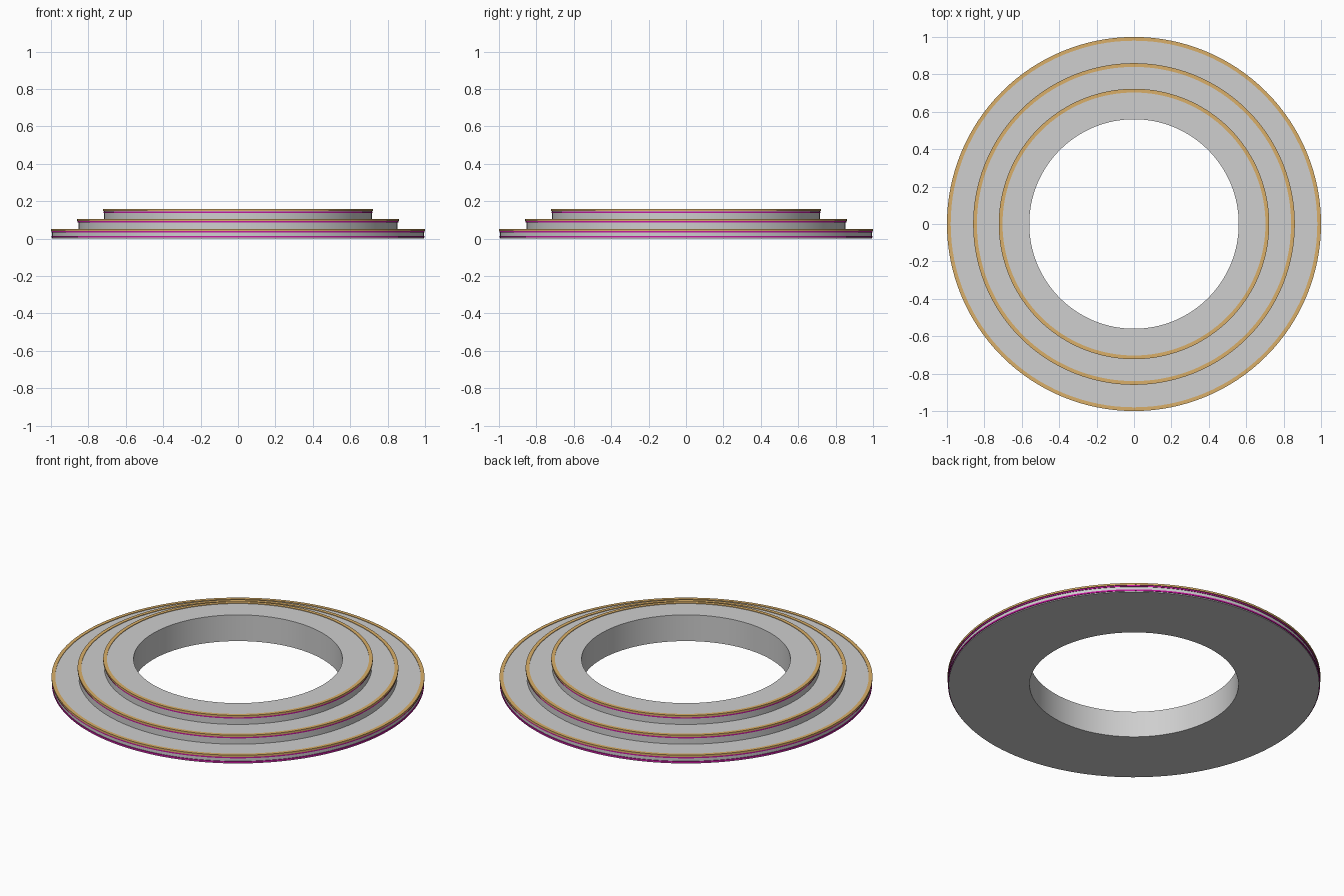
import bpy, bmesh, math
from mathutils import Matrix, Vector

cube = bpy.data.objects.get("Cube")
if cube:
    bpy.data.objects.remove(cube, do_unlink=True)

SEGMENTS = 128


def make_material(name, rgb):
    mat = bpy.data.materials.new(name)
    mat.use_nodes = True
    colour = (*rgb, 1.0)
    mat.diffuse_color = colour
    mat.node_tree.nodes["Principled BSDF"].inputs["Base Color"].default_value = colour
    return mat


def lathe(name, profile, mat):
    """Revolve a closed (radius, height) outline around z."""
    bm = bmesh.new()
    verts = [bm.verts.new((r, 0, z)) for r, z in profile]
    edges = [bm.edges.new((a, b)) for a, b in zip(verts, verts[1:] + verts[:1])]
    bmesh.ops.spin(bm, geom=verts + edges, axis=(0, 0, 1), cent=(0, 0, 0),
                   angle=math.tau, steps=SEGMENTS, use_merge=True)
    bmesh.ops.remove_doubles(bm, verts=bm.verts[:], dist=1e-5)
    bmesh.ops.recalc_face_normals(bm, faces=bm.faces[:])
    mesh = bpy.data.meshes.new(name)
    bm.to_mesh(mesh)
    bm.free()
    mesh.materials.append(mat)
    obj = bpy.data.objects.new(name, mesh)
    bpy.context.collection.objects.link(obj)
    bpy.ops.object.select_all(action="DESELECT")
    obj.select_set(True)
    bpy.context.view_layer.objects.active = obj
    bpy.ops.object.shade_smooth_by_angle(angle=math.radians(30))
    return obj


def band(name, inner, outer, bottom, top, mat):
    return lathe(name, [(inner, bottom), (outer, bottom), (outer, top), (inner, top)], mat)


grey = make_material("pale grey", (0.62, 0.62, 0.62))
gold = make_material("gold", (0.70, 0.43, 0.14))
magenta = make_material("magenta", (0.55, 0.01, 0.34))

HOLE = 0.56
TIERS = [("lower", 1.0, 0.052), ("middle", 0.86, 0.105), ("upper", 0.723, 0.158)]

# Stepped ring body with an open centre
outline = [(HOLE, 0)]
floor = 0
for _, radius, top in TIERS:
    outline += [(radius - 0.006, floor), (radius - 0.006, top - 0.003)]
    floor = top - 0.003
outline.append((HOLE, floor))
lathe("stepped_ring", outline, grey)

# Gold rim on each step, with a glowing strip just below it
for label, radius, top in TIERS:
    band(label + "_gold_rim", radius - 0.02, radius, top - 0.011, top, gold)
    band(label + "_light_strip", radius - 0.012, radius - 0.003, top - 0.02, top - 0.012, magenta)

# Strip around the foot
band("foot_light_strip", 0.985, 0.998, 0.005, 0.014, magenta)
